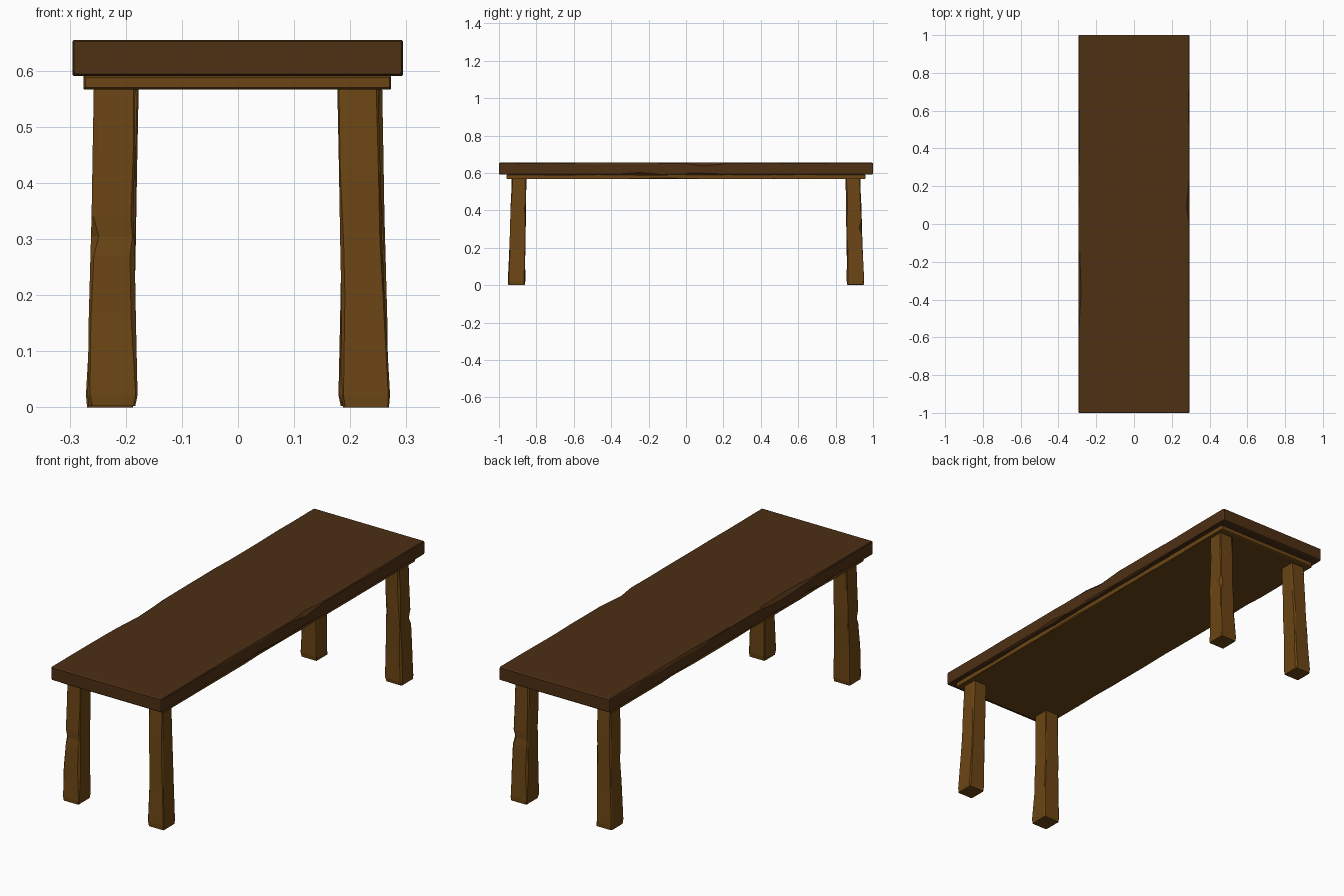
import bpy, bmesh, random
from mathutils import Matrix

if "Cube" in bpy.data.objects:
    bpy.data.objects.remove(bpy.data.objects["Cube"])

random.seed(7)


def material(name, rgb):
    m = bpy.data.materials.new(name)
    m.diffuse_color = (*rgb, 1)
    m.use_nodes = True
    m.node_tree.nodes["Principled BSDF"].inputs["Base Color"].default_value = m.diffuse_color
    return m


dark_wood = material("dark_wood", (0.075, 0.029, 0.007))
light_wood = material("light_wood", (0.147, 0.06, 0.007))


def chipped_ring(a0, a1, b0, b1, chips):
    """Rectangle with each corner cut by its own (a, b) chip."""
    (p, q), (r, s), (t, u), (v, w) = chips
    return [(a0 + p, b0), (a1 - r, b0), (a1, b0 + s), (a1, b1 - u),
            (a1 - t, b1), (a0 + v, b1), (a0, b1 - w), (a0, b0 + q)]


def loft(name, rings, mat):
    """Flat-faced solid through rings of 3D points."""
    bm = bmesh.new()
    loops = [[bm.verts.new(p) for p in ring] for ring in rings]
    for lo, hi in zip(loops, loops[1:]):
        n = len(lo)
        for i in range(n):
            bm.faces.new((lo[i], lo[(i + 1) % n], hi[(i + 1) % n], hi[i]))
    bm.faces.new(loops[0])
    bm.faces.new(loops[-1])
    bmesh.ops.recalc_face_normals(bm, faces=bm.faces)
    me = bpy.data.meshes.new(name)
    bm.to_mesh(me)
    bm.free()
    me.materials.append(mat)
    ob = bpy.data.objects.new(name, me)
    bpy.context.collection.objects.link(ob)
    return ob


def random_chips(small, big, chance):
    out = []
    for _ in range(4):
        hi = big if random.random() < chance else small * 2
        out.append((random.uniform(small, hi), random.uniform(small, hi)))
    return out


def plank(name, x0, x1, z0, z1, half, small, big, mat):
    """Board along y with worn long edges and slightly eased ends."""
    ys = [-half, -half + 0.006]
    ys += [-0.84 + 0.12 * i + random.uniform(-0.03, 0.03) for i in range(15)]
    ys += [half - 0.006, half]
    rings = []
    for i, y in enumerate(ys):
        end = i in (0, len(ys) - 1)
        near_end = i in (1, len(ys) - 2)
        e = 0.003 if end else 0
        chips = random_chips(small, big, 0 if end or near_end else 0.4)
        sec = chipped_ring(x0 + e, x1 - e, z0 + e, z1 - e, chips)
        rings.append([(x, y, z) for x, z in sec])
    return loft(name, rings, mat)


# Table top and the thinner board beneath it
plank("table_top", -0.295, 0.294, 0.591, 0.655, 1.0, 0.002, 0.018, dark_wood)
plank("under_board", -0.275, 0.273, 0.567, 0.5915, 0.96, 0.001, 0.007, light_wood)

# Hewn legs: z, outer x, inner x, outer y, inner y
left_profile = [
    (0.002, 0.267, 0.183, 0.952, 0.862),
    (0.022, 0.268, 0.179, 0.953, 0.859),
    (0.16, 0.266, 0.182, 0.946, 0.860),
    (0.27, 0.263, 0.184, 0.942, 0.858),
    (0.305, 0.262, 0.185, 0.938, 0.857),
    (0.34, 0.261, 0.186, 0.939, 0.856),
    (0.46, 0.259, 0.184, 0.935, 0.855),
    (0.57, 0.257, 0.183, 0.932, 0.853),
]
right_profile = [
    (0.002, 0.269, 0.187, 0.950, 0.864),
    (0.022, 0.271, 0.185, 0.951, 0.861),
    (0.20, 0.261, 0.184, 0.944, 0.859),
    (0.30, 0.257, 0.182, 0.941, 0.858),
    (0.42, 0.254, 0.180, 0.938, 0.857),
    (0.57, 0.250, 0.177, 0.930, 0.855),
]


def leg(name, profile, sx, half_turn, notch):
    rings = []
    for z, xo, xi, yo, yi in profile:
        chips = random_chips(0.002, 0.010, 0.5)
        if z == notch:
            chips[2] = (0.014, 0.014)
        sec = chipped_ring(xi, xo, yi, yo, chips)
        rings.append([(sx * x, -y, z) for x, y in sec])
    ob = loft(name, rings, light_wood)
    if half_turn:
        ob.data.transform(Matrix.Rotation(3.14159265, 4, 'Z'))


leg("front_left_leg", left_profile, -1, False, 0.305)
leg("front_right_leg", right_profile, 1, False, None)
leg("back_right_leg", left_profile, -1, True, 0.305)
leg("back_left_leg", right_profile, 1, True, None)

# Rest the feet on the ground
for ob in bpy.context.collection.objects:
    if ob.name.endswith("_leg"):
        for v in ob.data.vertices:
            if v.co.z < 0.01:
                v.co.z = 0.0 if v.co.y * v.co.x < 0 else 0.003
